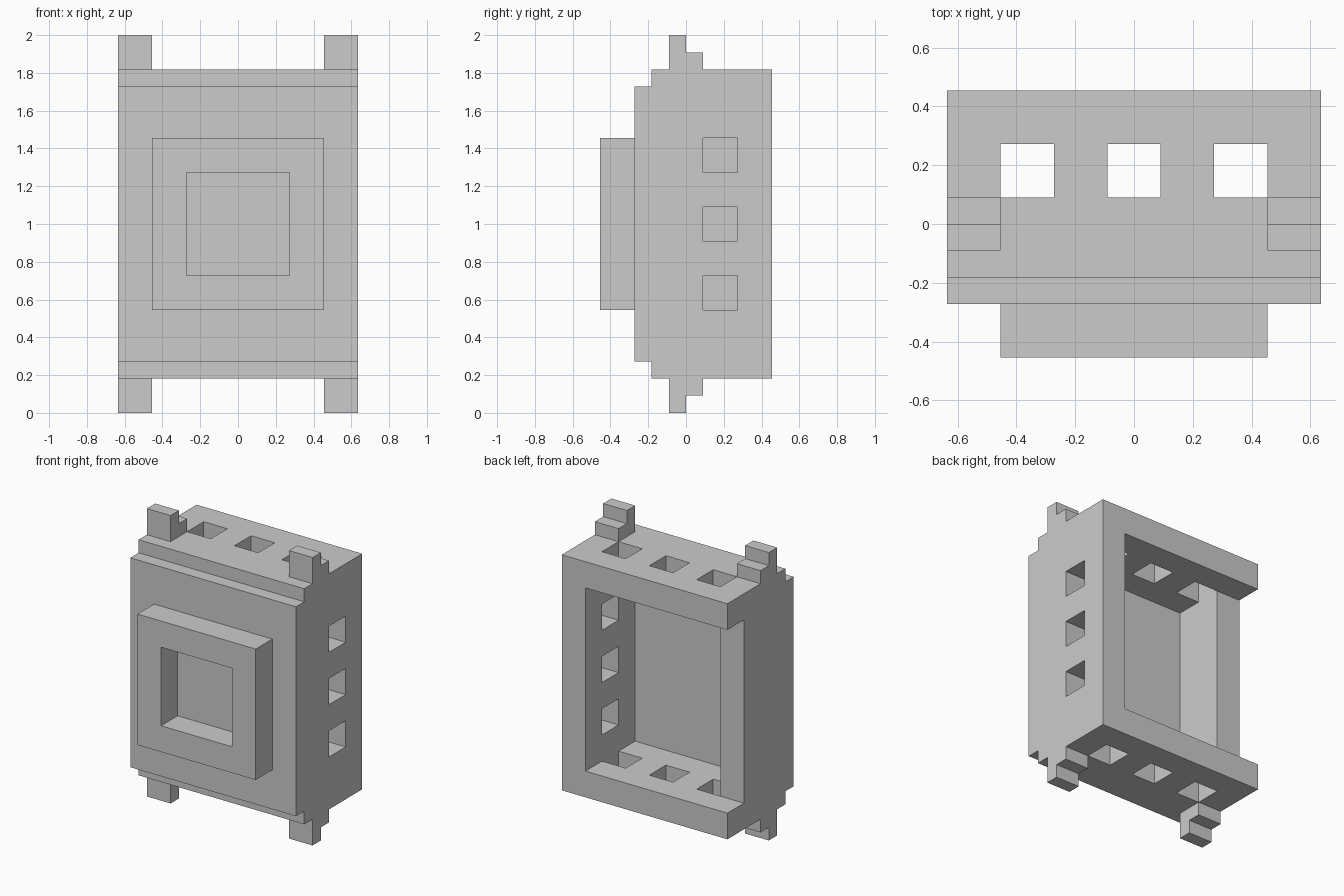
import bpy, bmesh

if "Cube" in bpy.data.objects:
    bpy.data.objects.remove(bpy.data.objects["Cube"])

U = 2 / 22  # everything sits on a grid of 22 units in height


def prism(name, profile, lo, hi, place):
    """Extrude a closed 2D profile from lo to hi; place maps (a, b, t) to xyz."""
    bm = bmesh.new()
    face = bm.faces.new([bm.verts.new([c * U for c in place(a, b, lo)]) for a, b in profile])
    new = bmesh.ops.extrude_face_region(bm, geom=[face])["geom"]
    start, end = place(0, 0, lo), place(0, 0, hi)
    bmesh.ops.translate(bm, vec=[(e - s) * U for s, e in zip(start, end)],
                        verts=[v for v in new if isinstance(v, bmesh.types.BMVert)])
    bmesh.ops.recalc_face_normals(bm, faces=bm.faces[:])
    mesh = bpy.data.meshes.new(name)
    bm.to_mesh(mesh)
    bm.free()
    obj = bpy.data.objects.new(name, mesh)
    bpy.context.collection.objects.link(obj)
    return obj


def along_x(a, b, t):
    return (t, a, b)


def along_z(a, b, t):
    return (a, b, t)


def box(name, x, y, z):
    return prism(name, [(x[0], y[0]), (x[1], y[0]), (x[1], y[1]), (x[0], y[1])], *z, along_z)


def cut(obj, cutter):
    """Subtract the cutter, bake the result and remove the cutter."""
    mod = obj.modifiers.new("cut", "BOOLEAN")
    mod.operation = "DIFFERENCE"
    mod.solver = "EXACT"
    mod.object = cutter
    cutter.hide_render = True
    bpy.context.view_layer.update()
    graph = bpy.context.evaluated_depsgraph_get()
    mesh = bpy.data.meshes.new_from_object(obj.evaluated_get(graph))
    obj.modifiers.clear()
    obj.data = mesh
    bpy.data.objects.remove(cutter)


# Housing with stepped front edges
housing = prism("housing", [(5, 2), (5, 20), (-2, 20), (-2, 19), (-3, 19),
                            (-3, 3), (-2, 3), (-2, 2)], -7, 7, along_x)

# Rear cavity, also open at the back of the left wall
cut(housing, prism("cavity", [(-5, -1), (5, -1), (5, 6), (-8, 6), (-8, 3), (-5, 3)],
                   4, 18, along_z))

# Square holes through top, bottom and right wall
for c in (-4, 0, 4):
    for z in ((1, 5), (17, 21)):
        cut(housing, box("hole", (c - 1, c + 1), (1, 3), z))
    cut(housing, box("hole", (4, 8), (1, 3), (10 + c, 12 + c)))

# Raised front frame with a square recess
frame = box("front_frame", (-5, 5), (-5, -3), (6, 16))
cut(frame, box("recess", (-3, 3), (-6, -2), (8, 14)))

# Stepped corner tabs above and below
for side, x in (("left", (-7, -5)), ("right", (5, 7))):
    for level, root, mid, tip in (("bottom", 2, 1, 0), ("top", 20, 21, 22)):
        prism(f"{level}_{side}_tab", [(-1, root), (-1, tip), (0, tip), (0, mid),
                                      (1, mid), (1, root)], *x, along_x)
